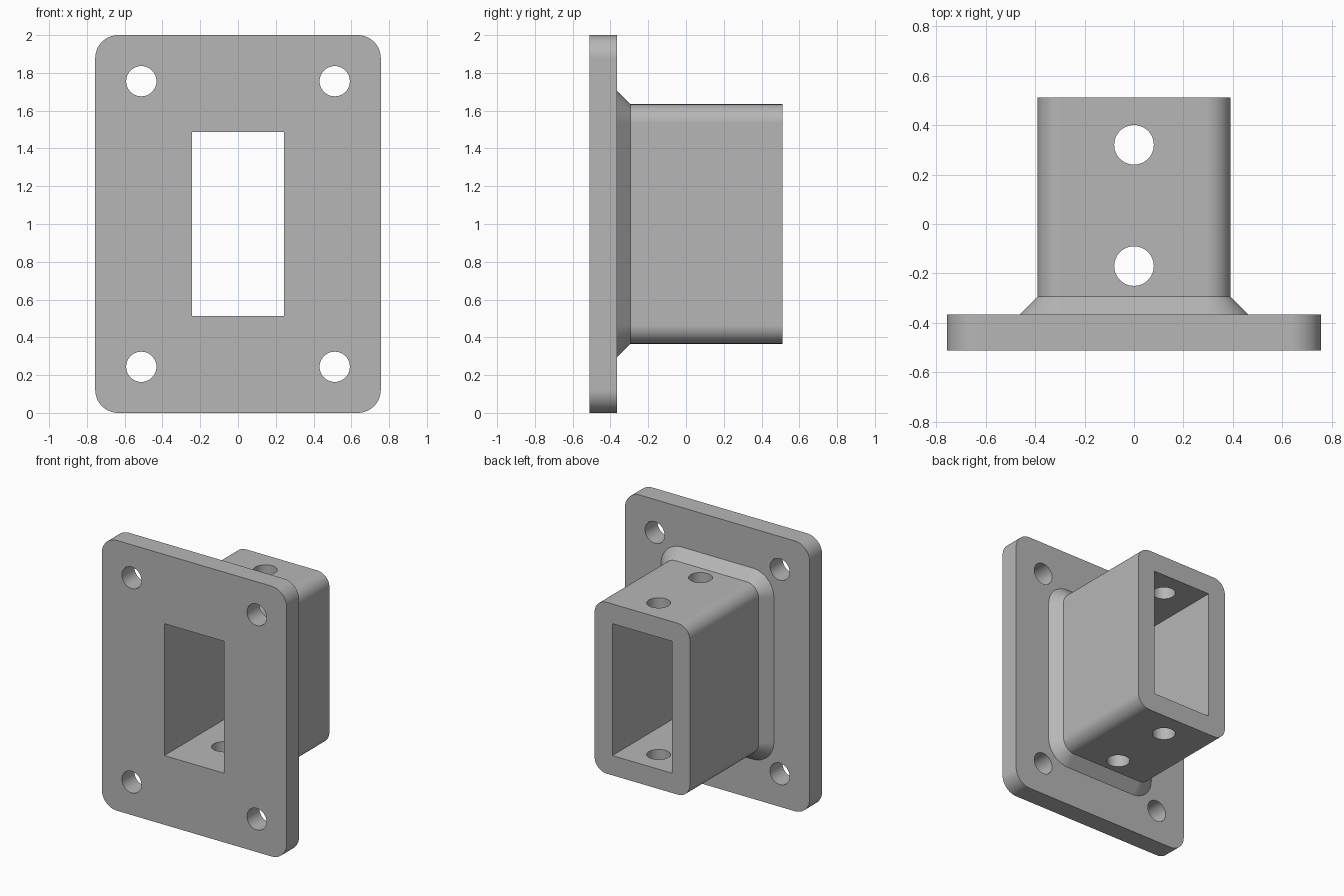
import bpy
import bmesh
from math import cos, sin, pi, radians
from mathutils import Matrix, Vector

cube = bpy.data.objects.get("Cube")
if cube:
    bpy.data.objects.remove(cube, do_unlink=True)

MID_Z = 1.0
FRONT, PLATE_BACK, FLARE_END, BACK = -0.512, -0.366, -0.293, 0.512
HOLE_R = 0.08
CORNER_STEPS = 12

grey = bpy.data.materials.new("cast grey")
grey.use_nodes = True
colour = (0.47, 0.47, 0.47, 1)
grey.diffuse_color = colour
grey.node_tree.nodes["Principled BSDF"].inputs["Base Color"].default_value = colour


def new_object(name, bm):
    bmesh.ops.recalc_face_normals(bm, faces=bm.faces)
    mesh = bpy.data.meshes.new(name)
    bm.to_mesh(mesh)
    bm.free()
    mesh.materials.append(grey)
    obj = bpy.data.objects.new(name, mesh)
    bpy.context.collection.objects.link(obj)
    return obj


def rounded_ring(bm, half_x, half_z, radius, y):
    """Loop of vertices round a rounded rectangle facing along y."""
    ring = []
    for quarter, (sx, sz) in enumerate([(1, 1), (-1, 1), (-1, -1), (1, -1)]):
        for step in range(CORNER_STEPS + 1):
            a = (quarter + step / CORNER_STEPS) * pi / 2
            ring.append(bm.verts.new((sx * (half_x - radius) + radius * cos(a), y,
                                      MID_Z + sz * (half_z - radius) + radius * sin(a))))
    return ring


def cylinder_cutter(name, centre, rotation, depth):
    bm = bmesh.new()
    bmesh.ops.create_cone(bm, cap_ends=True, segments=48, radius1=HOLE_R, radius2=HOLE_R,
                          depth=depth, matrix=Matrix.Translation(Vector(centre)) @ rotation)
    return new_object(name, bm)


# Outer body: flange plate, flared weld collar and square socket in one loft
bm = bmesh.new()
sections = [
    (0.756, 1.0, 0.122, FRONT),
    (0.756, 1.0, 0.122, PLATE_BACK),
    (0.463, 0.707, 0.171, PLATE_BACK),
    (0.39, 0.634, 0.098, FLARE_END),
    (0.39, 0.634, 0.098, BACK),
]
rings = [rounded_ring(bm, *s) for s in sections]
for a, b in zip(rings, rings[1:]):
    for i in range(len(a)):
        j = (i + 1) % len(a)
        bm.faces.new((a[i], a[j], b[j], b[i]))
bm.faces.new(rings[0])
bm.faces.new(rings[-1])
bracket = new_object("flanged_socket_bracket", bm)

# Rectangular bore through the full depth
bm = bmesh.new()
bmesh.ops.create_cube(bm, size=1, matrix=Matrix.Translation((0, 0, MID_Z))
                      @ Matrix.Diagonal((0.488, 1.4, 0.976, 1)))
cutters = [new_object("bore_cutter", bm)]

# Four bolt holes through the flange
along_y = Matrix.Rotation(pi / 2, 4, "X")
for x in (-0.512, 0.512):
    for z in (0.244, 1.756):
        cutters.append(cylinder_cutter("bolt_hole_cutter", (x, FRONT, z), along_y, 0.6))

# Two pin holes through the top and bottom walls of the socket
for y in (-0.17, 0.32):
    cutters.append(cylinder_cutter("pin_hole_cutter", (0, y, MID_Z), Matrix.Identity(4), 1.6))

bpy.ops.object.select_all(action="DESELECT")
bpy.context.view_layer.objects.active = bracket
bracket.select_set(True)
for cutter in cutters:
    cutter.hide_render = True
    mod = bracket.modifiers.new("cut", "BOOLEAN")
    mod.operation = "DIFFERENCE"
    mod.solver = "EXACT"
    mod.object = cutter
    bpy.ops.object.modifier_apply(modifier=mod.name)
    bpy.data.objects.remove(cutter, do_unlink=True)

# Smooth rounds with crisp machined edges
bpy.ops.object.shade_smooth_by_angle(angle=radians(30))
weighted = bracket.modifiers.new("flat face normals", "WEIGHTED_NORMAL")
weighted.keep_sharp = True
